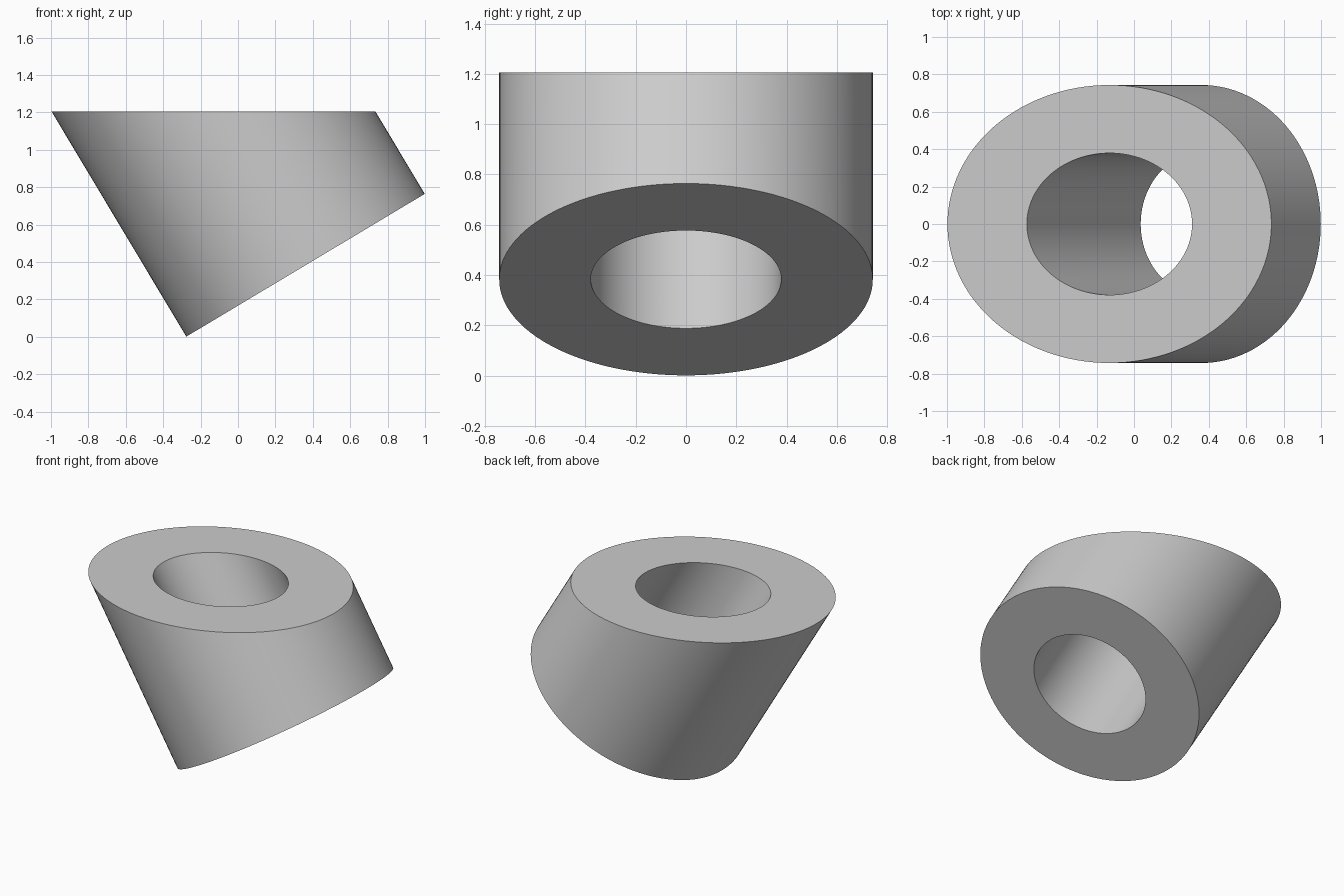
import bpy, bmesh, math
from mathutils import Vector

if "Cube" in bpy.data.objects:
    bpy.data.objects.remove(bpy.data.objects["Cube"])

SEGMENTS = 128
TOP_Z = 1.205
OUTER_R, BORE_R = 0.743, 0.379

# Tilted tube axis, and the centre of its square-cut lower end
tilt = math.atan2(0.765, 1.278)
axis = Vector((-math.sin(tilt), 0, math.cos(tilt)))
across = Vector((math.cos(tilt), 0, math.sin(tilt)))
side = Vector((0, 1, 0))
centre = Vector((0.361, 0, 0.3825))

grey = bpy.data.materials.new("plain grey")
grey.diffuse_color = (0.6, 0.6, 0.6, 1)
grey.use_nodes = True
grey.node_tree.nodes["Principled BSDF"].inputs["Base Color"].default_value = grey.diffuse_color

bm = bmesh.new()


def ring(radius, to_top):
    """Circle on the lower end, optionally carried along the axis to the level top."""
    verts = []
    for i in range(SEGMENTS):
        a = 2 * math.pi * i / SEGMENTS
        p = centre + radius * (math.cos(a) * across + math.sin(a) * side)
        if to_top:
            p = p + axis * ((TOP_Z - p.z) / axis.z)
        verts.append(bm.verts.new(p))
    return verts


# Outer wall, level top, bore and lower end joined as one closed loop of rings
loops = [ring(OUTER_R, False), ring(OUTER_R, True),
         ring(BORE_R, True), ring(BORE_R, False)]
for k in range(4):
    a, b = loops[k], loops[(k + 1) % 4]
    for i in range(SEGMENTS):
        j = (i + 1) % SEGMENTS
        bm.faces.new((a[i], a[j], b[j], b[i]))
bmesh.ops.recalc_face_normals(bm, faces=bm.faces)

mesh = bpy.data.meshes.new("angled_spacer")
bm.to_mesh(mesh)
bm.free()
mesh.materials.append(grey)
spacer = bpy.data.objects.new("angled_spacer", mesh)
bpy.context.collection.objects.link(spacer)

# Smooth walls with crisp rims
bpy.context.view_layer.objects.active = spacer
spacer.select_set(True)
bpy.ops.object.shade_smooth_by_angle(angle=math.radians(30))
